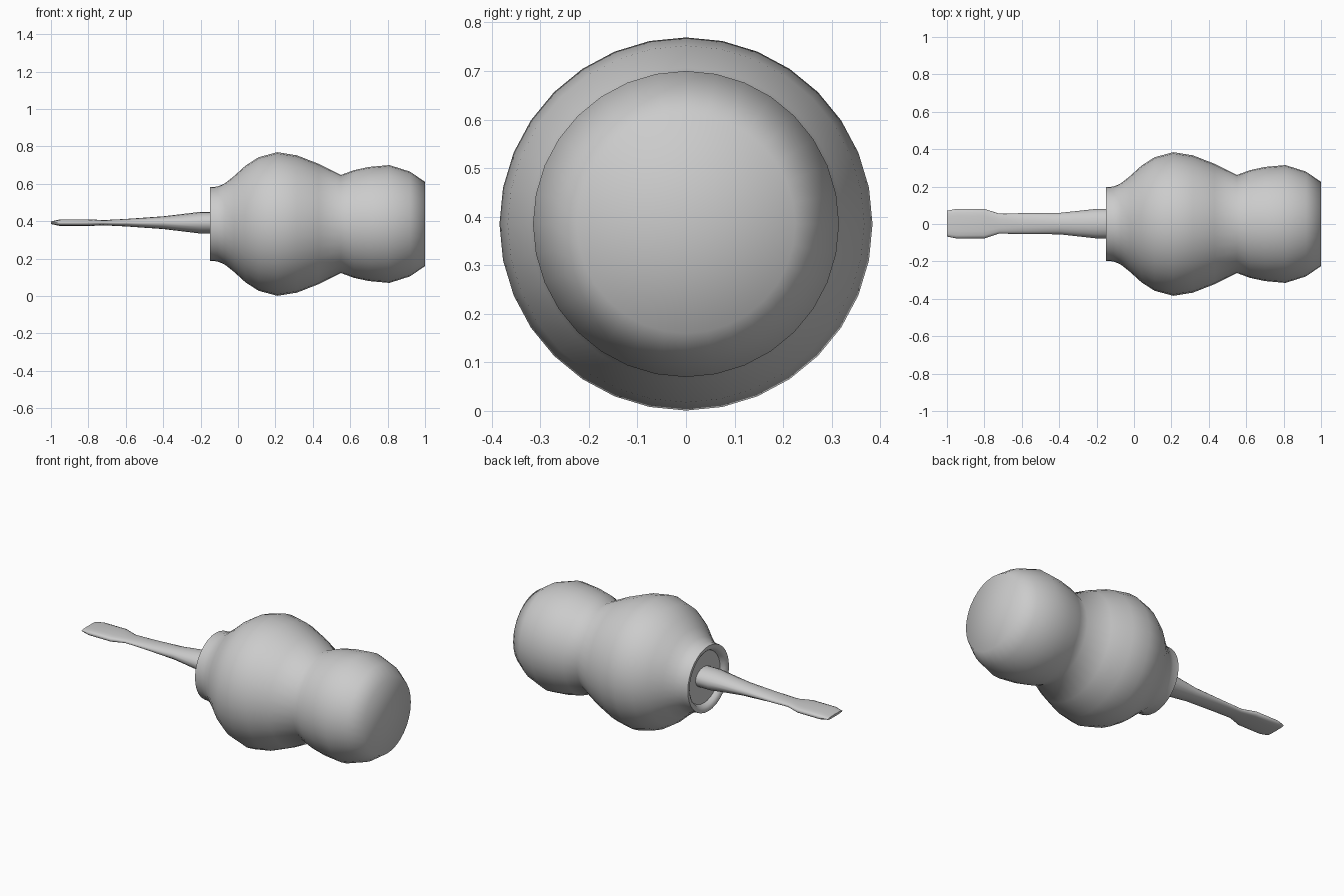
import bpy, bmesh
from math import cos, sin, pi, radians, copysign

if "Cube" in bpy.data.objects:
    bpy.data.objects.remove(bpy.data.objects["Cube"])


def loft(name, stations, sides, cy, cz, angle):
    """Skin oval rings along x; station = (x, half width y, half height z, power)."""
    bm = bmesh.new()
    rings = []
    for x, ry, rz, p in stations:
        ring = []
        for i in range(sides):
            a = 2 * pi * i / sides
            c, s = cos(a), sin(a)
            ring.append(bm.verts.new((x,
                                      cy + ry * copysign(abs(c) ** p, c),
                                      cz + rz * copysign(abs(s) ** p, s))))
        rings.append(ring)
    for r0, r1 in zip(rings, rings[1:]):
        for i in range(sides):
            j = (i + 1) % sides
            bm.faces.new((r0[i], r0[j], r1[j], r1[i]))
    # Fan caps at both ends
    for ring, st in ((rings[0], stations[0]), (rings[-1], stations[-1])):
        mid = bm.verts.new((st[0], cy, cz))
        for i in range(sides):
            bm.faces.new((ring[i], ring[(i + 1) % sides], mid))
    bmesh.ops.recalc_face_normals(bm, faces=bm.faces)
    mesh = bpy.data.meshes.new(name)
    bm.to_mesh(mesh)
    bm.free()
    obj = bpy.data.objects.new(name, mesh)
    bpy.context.collection.objects.link(obj)
    bpy.ops.object.select_all(action='DESELECT')
    obj.select_set(True)
    bpy.context.view_layer.objects.active = obj
    bpy.ops.object.shade_smooth_by_angle(angle=radians(angle))
    return obj


# Turned handle: recessed socket, collar, large bulb, waist, end knob
handle = [(-0.12, 0.155), (-0.14, 0.165), (-0.15, 0.18), (-0.15, 0.197),
          (-0.11, 0.20), (-0.07, 0.217), (-0.02, 0.257), (0.04, 0.312),
          (0.11, 0.357), (0.21, 0.384), (0.315, 0.367), (0.43, 0.322),
          (0.55, 0.262), (0.62, 0.288), (0.70, 0.305), (0.81, 0.315),
          (0.92, 0.28), (1.0, 0.225)]
loft("handle", [(x, r, r, 1) for x, r in handle], 32, 0, 0.385, 60)

# Shaft tapering into a flattened blade
shaft = [(-1.0, 0.069, 0.007, 0.7), (-0.95, 0.079, 0.018, 0.7),
         (-0.80, 0.079, 0.018, 0.7), (-0.72, 0.053, 0.014, 0.85),
         (-0.60, 0.056, 0.02, 1), (-0.40, 0.057, 0.034, 1),
         (-0.20, 0.079, 0.058, 1), (-0.10, 0.079, 0.058, 1)]
loft("shaft", shaft, 16, 0.002, 0.392, 60)
